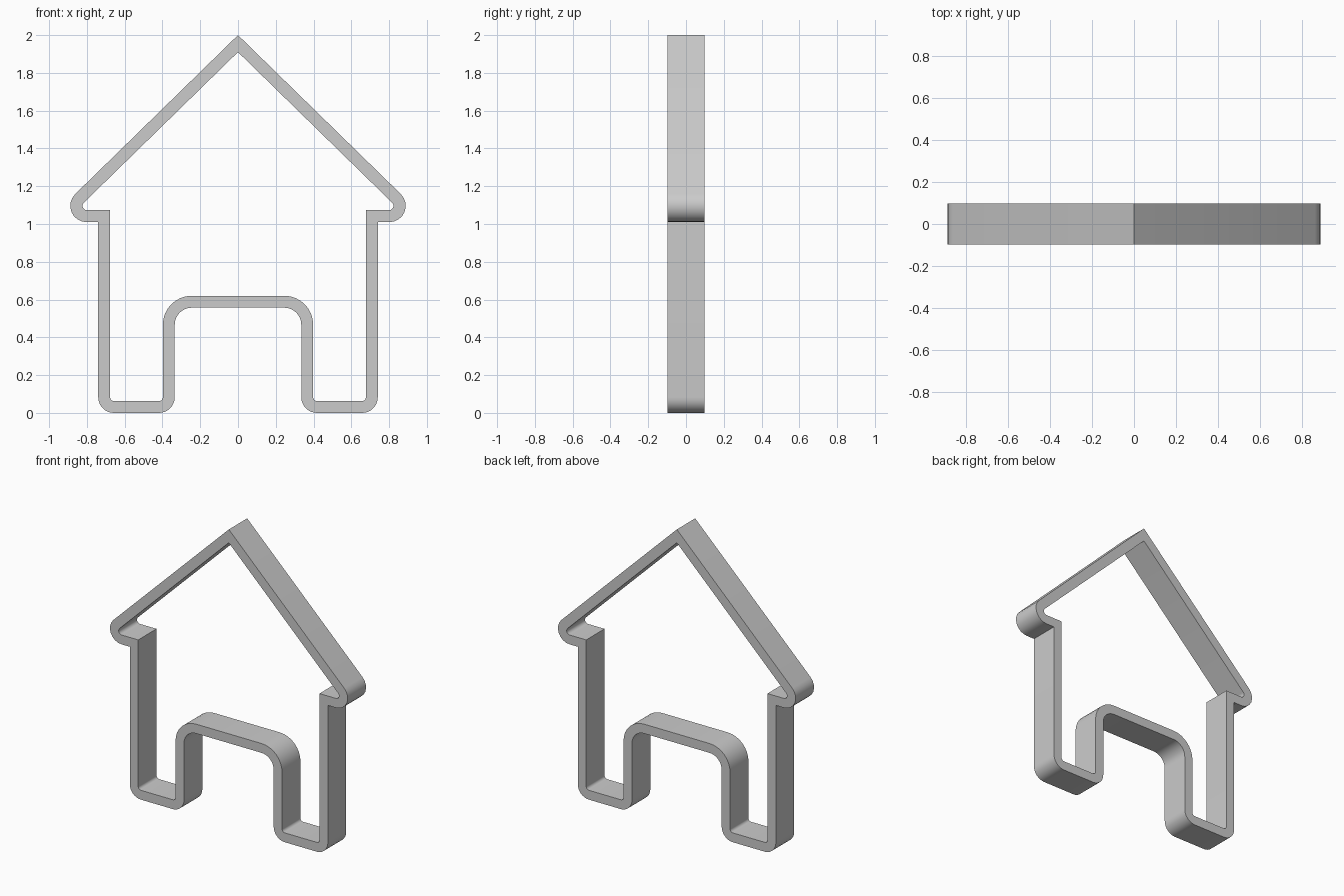
import bpy, bmesh, math
from mathutils import Vector

cube = bpy.data.objects.get("Cube")
if cube:
    bpy.data.objects.remove(cube, do_unlink=True)

DEPTH = 0.196
STEPS = 8


def fillet(prev, corner, nxt, radius):
    """Points of an arc rounding one corner, or the corner repeated if sharp."""
    if radius == 0:
        return [corner]
    a, b = (prev - corner).normalized(), (nxt - corner).normalized()
    half = a.angle(b) / 2
    centre = corner + (a + b).normalized() * radius / math.sin(half)
    start = corner + a * radius / math.tan(half) - centre
    end = corner + b * radius / math.tan(half) - centre
    sweep = math.pi - 2 * half
    return [centre + (start * math.sin((1 - t) * sweep) + end * math.sin(t * sweep)) / math.sin(sweep)
            for t in (i / STEPS for i in range(STEPS + 1))]


def outline(half):
    """Round the right half (apex to doorway) and mirror it into a closed loop."""
    pts = [Vector((x, z)) for x, z, r in half]
    pts.append(Vector((0, pts[-1].y)))
    right = [pts[0]]
    for i in range(1, len(half)):
        right += fillet(pts[i - 1], pts[i], pts[i + 1], half[i][2])
    left = [Vector((-p.x, p.y)) for p in reversed(right[1:])]
    return right + left


# Corners (x, z, radius): apex, eave, wall top, foot outside, foot inside, doorway
outer = outline([(0, 2.0, 0), (1.014, 1.01, 0.0865), (0.74, 1.01, 0),
                 (0.74, 0, 0.083), (0.335, 0, 0.083), (0.335, 0.557, 0.09)])
inner = outline([(0, 1.91, 0), (0.857, 1.073, 0.0235), (0.677, 1.073, 0),
                 (0.677, 0.063, 0.02), (0.398, 0.063, 0.02), (0.398, 0.62, 0.153)])

# House-shaped band: flat ring between both outlines, extruded in depth
bm = bmesh.new()
rings = [[bm.verts.new((p.x, -DEPTH / 2, p.y)) for p in loop] for loop in (outer, inner)]
count = len(outer)
for i in range(count):
    j = (i + 1) % count
    bm.faces.new((rings[0][i], rings[0][j], rings[1][j], rings[1][i]))
front = bm.faces[:]
back = bmesh.ops.extrude_face_region(bm, geom=front, use_keep_orig=True)["geom"]
bmesh.ops.translate(bm, vec=(0, DEPTH, 0),
                    verts=[g for g in back if isinstance(g, bmesh.types.BMVert)])
bmesh.ops.recalc_face_normals(bm, faces=bm.faces[:])

mesh = bpy.data.meshes.new("house_outline_band")
bm.to_mesh(mesh)
bm.free()
band = bpy.data.objects.new("house_outline_band", mesh)
bpy.context.collection.objects.link(band)

# Plain grey material
grey = bpy.data.materials.new("light_grey")
grey.use_nodes = True
colour = (0.6, 0.6, 0.6, 1)
grey.diffuse_color = colour
grey.node_tree.nodes["Principled BSDF"].inputs["Base Color"].default_value = colour
mesh.materials.append(grey)

# Smooth rounded corners, keep rims sharp
bpy.ops.object.select_all(action="DESELECT")
band.select_set(True)
bpy.context.view_layer.objects.active = band
bpy.ops.object.shade_smooth_by_angle(angle=math.radians(35))
